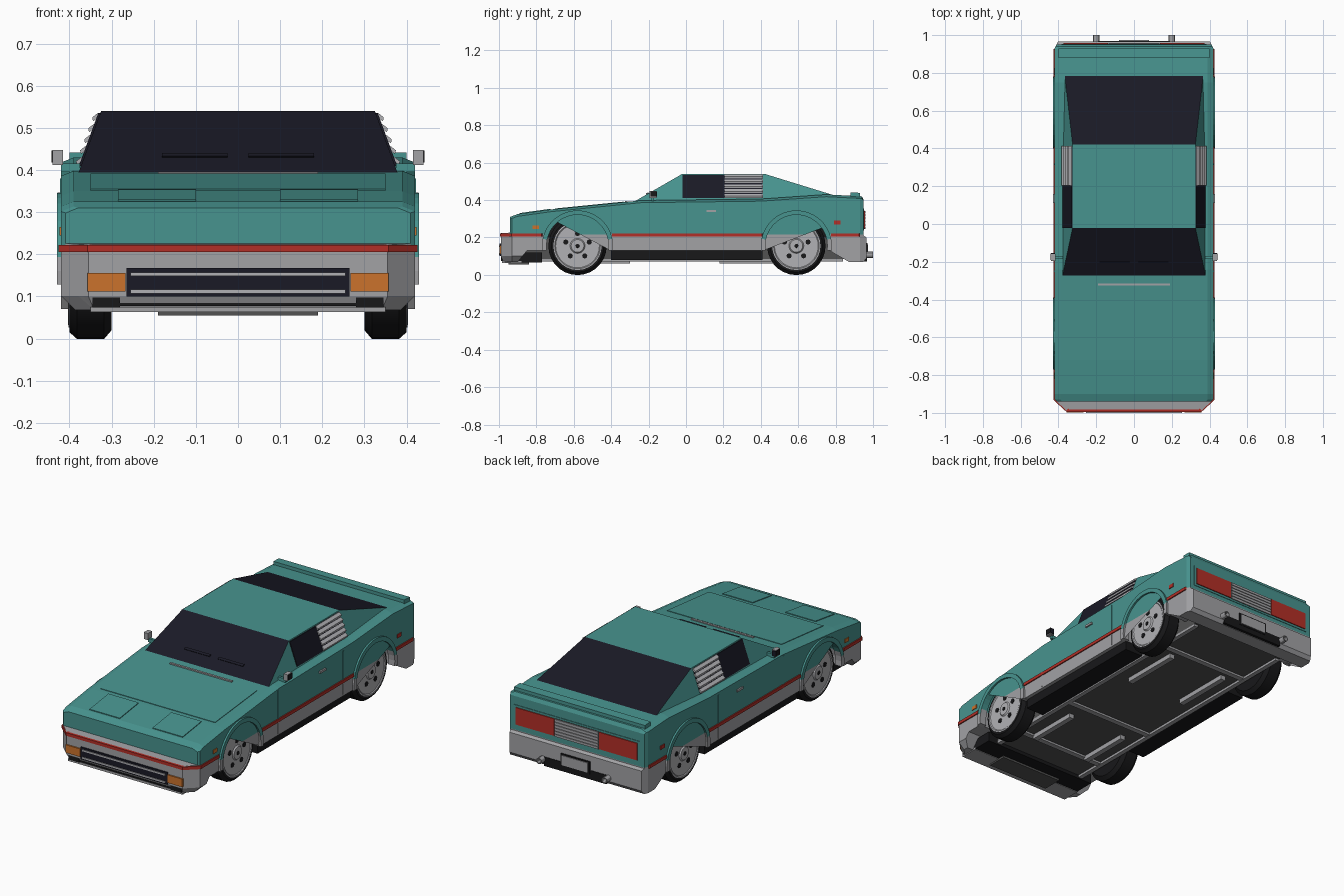
import bpy, bmesh, math

if "Cube" in bpy.data.objects:
    bpy.data.objects.remove(bpy.data.objects["Cube"])

def mat(name, r, g, b):
    m = bpy.data.materials.new(name)
    m.diffuse_color = (r, g, b, 1)
    m.use_nodes = True
    m.node_tree.nodes["Principled BSDF"].inputs["Base Color"].default_value = m.diffuse_color
    return m

TEAL = mat("teal paint", 0.064, 0.295, 0.275)
GREY = mat("grey trim", 0.36, 0.36, 0.375)
LIGHT = mat("light grey metal", 0.44, 0.44, 0.46)
RED = mat("red", 0.45, 0.028, 0.02)
ORANGE = mat("orange lamp", 0.60, 0.17, 0.025)
GLASS = mat("dark glass", 0.010, 0.010, 0.019)
BLACK = mat("black rubber", 0.009, 0.009, 0.010)
UNDER = mat("dark underbody", 0.085, 0.085, 0.085)
PAINT = [TEAL, GREY]
WHEELS = (-0.58, 0.59)
WZ = 0.155

def finish(name, bm, mats, smooth=False):
    bmesh.ops.recalc_face_normals(bm, faces=bm.faces)
    me = bpy.data.meshes.new(name)
    bm.to_mesh(me)
    bm.free()
    for m in mats:
        me.materials.append(m)
    ob = bpy.data.objects.new(name, me)
    bpy.context.collection.objects.link(ob)
    if smooth:
        bpy.ops.object.select_all(action='DESELECT')
        ob.select_set(True)
        bpy.context.view_layer.objects.active = ob
        bpy.ops.object.shade_smooth_by_angle(angle=math.radians(30))
    return ob

def loft(bm, rings, cap=True):
    vs = [[bm.verts.new(p) for p in r] for r in rings]
    n = len(rings[0])
    for a, b in zip(vs, vs[1:]):
        for i in range(n):
            j = (i + 1) % n
            bm.faces.new((a[i], a[j], b[j], b[i]))
    if cap:
        bm.faces.new(vs[0])
        bm.faces.new(vs[-1])

def boxes(name, dims, m, mirror=False):
    """Boxes given as (x0, x1, y0, y1, z0, z1), optionally on both sides."""
    bm = bmesh.new()
    for x0, x1, y0, y1, z0, z1 in dims:
        for s in ((1, -1) if mirror else (1,)):
            loft(bm, [[(s * x, y0, z0), (s * x, y1, z0), (s * x, y1, z1), (s * x, y0, z1)]
                      for x in (x0, x1)])
    return finish(name, bm, [m])

# ---- main body: side outline with wheel arches, chamfered shoulders ----
TOP = [(-0.94, 0.31), (-0.90, 0.325), (-0.72, 0.35), (-0.30, 0.392),
       (-0.24, 0.398), (0.40, 0.406), (0.75, 0.43), (0.94, 0.42)]

def top(y):
    for (a, za), (b, zb) in zip(TOP, TOP[1:]):
        if y <= b:
            return za + (zb - za) * (y - a) / (b - a)
    return TOP[-1][1]

def arch(cy, r, n=14, extra=0.14):
    return [(cy + r * math.cos(t), WZ + r * math.sin(t))
            for t in (math.pi + extra - i / n * (math.pi + 2 * extra) for i in range(n + 1))]

low = [(-0.99, 0.222), (-0.99, 0.10), (-0.975, 0.068), (-0.90, 0.068), (-0.85, 0.13)]
low += arch(WHEELS[0], 0.178) + arch(WHEELS[1], 0.178)
low += [(0.83, 0.13), (0.87, 0.07), (0.95, 0.07), (0.965, 0.09), (0.965, 0.20), (0.95, 0.21), (0.95, 0.40)]

def ring(x, drop):
    return [(x, y, z) for y, z in low] + [(x, y, z - drop) for y, z in reversed(TOP)] + [(x, -0.94, 0.226)]

bm = bmesh.new()
loft(bm, [ring(-0.42, 0.012), ring(-0.39, 0), ring(0.39, 0), ring(0.42, 0.012)])
bmesh.ops.triangulate(bm, faces=[f for f in bm.faces if len(f.verts) > 4])
for co, no in (((0, 0, 0.215), (0, 0, 1)), ((0, 0, 0.101), (0, 0, 1)),
               ((0, -0.93, 0), (0, 1, 0)), ((0, 0.93, 0), (0, 1, 0))):
    bmesh.ops.bisect_plane(bm, geom=bm.verts[:] + bm.edges[:] + bm.faces[:],
                           plane_co=co, plane_no=no)
for v in bm.verts:  # angled bumper corners
    if v.co.y < -0.89 and v.co.z < 0.075:
        v.co.x *= 0.92
    if v.co.y < -0.93:
        v.co.x *= 1 - 0.155 * (-0.93 - v.co.y) / 0.06
    elif v.co.y > 0.93:
        v.co.x *= 1 - 0.04 * (v.co.y - 0.93) / 0.035
for f in bm.faces:
    c = f.calc_center_median()
    if c.z < 0.215 or (c.y < -0.935 and c.z < 0.235):
        f.material_index = 1
finish("body", bm, PAINT)

# ---- red stripe: around the nose and along the sides between the arches ----
bm = bmesh.new()
for s in (1, -1):
    for path in ([(0, -0.995), (0.357, -0.995), (0.426, -0.932), (0.426, -0.772)],
                 [(0.426, -0.395), (0.426, 0.405)], [(0.426, 0.775), (0.426, 0.925)]):
        loft(bm, [[(s * x, y, 0.205), (s * x, y, 0.222), (s * x * 0.96, y + 0.012, 0.223),
                   (s * x * 0.96, y + 0.012, 0.205)] for x, y in path])
finish("red_stripe", bm, [RED])

# ---- arch flares and wheel wells ----
for label, cy in zip(("front", "rear"), WHEELS):
    bm = bmesh.new()
    for s in (1, -1):
        inner, outer = arch(cy, 0.166, 20), arch(cy, 0.190, 20)
        loft(bm, [[(s * 0.39, *a), (s * 0.43, *a), (s * 0.43, *b), (s * 0.39, *b)]
                  for a, b in zip(inner, outer)])
    for f in bm.faces:
        f.material_index = 1 if f.calc_center_median().z < 0.205 else 0
    finish(label + "_arch_flares", bm, PAINT)
boxes("wheel_wells", [(-0.29, 0.29, cy - 0.165, cy + 0.165, 0.2, 0.336) for cy in WHEELS], BLACK)

# ---- cabin with windscreen and rear glass ----
def side_x(z):
    return 0.38 - (z - 0.39) * 0.055 / 0.15

bm = bmesh.new()
out = [(-0.28, 0.39), (-0.02, 0.54), (0.42, 0.54), (0.79, 0.426), (0.40, 0.39)]
loft(bm, [[(s * side_x(z), y, z) for y, z in out] for s in (-1, 1)])
bm.normal_update()
for f in bm.faces:
    c = f.calc_center_median()
    if abs(f.normal.x) < 0.3 and 0.395 < c.z < 0.53 and (c.y < -0.1 or c.y > 0.595):
        f.material_index = 1
finish("cabin", bm, [TEAL, GLASS])

# side windows
bm = bmesh.new()
for s in (1, -1):
    loft(bm, [[(s * (side_x(z) + o), y, z) for y, z in
               ((-0.02, 0.41), (0.41, 0.41), (0.41, 0.535), (-0.02, 0.535))] for o in (-0.003, 0.005)])
finish("side_windows", bm, [GLASS])

# sloping slats over the rear half of the side windows
bm = bmesh.new()
for s in (1, -1):
    for z in (0.422 + 0.026 * i for i in range(5)):
        x = side_x(z)
        loft(bm, [[(s * (x - 0.01), y, z + 0.006), (s * (x + 0.014), y, z - 0.010),
                   (s * (x + 0.016), y, z - 0.001), (s * (x + 0.002), y, z + 0.010)]
                  for y in (0.205, 0.412)])
finish("window_louvers", bm, [LIGHT])

# wipers on the windscreen
bm = bmesh.new()
for s in (1, -1):
    loft(bm, [[(s * x, -0.211 + dy, 0.430 + dz) for dy, dz in
               ((0, 0), (0.012, 0.007), (0.008, 0.011), (-0.004, 0.004))] for x in (0.025, 0.18)])
finish("wipers", bm, [GLASS])
boxes("cowl_vent", [(-0.19, 0.19, -0.326, -0.314, 0.38, 0.396)], GREY)

# ---- bonnet panel and pop-up lamp lids, following the bonnet slope ----
def lid(name, x0, x1, y0, y1, h, sides):
    bm = bmesh.new()
    for s in sides:
        loft(bm, [[(s * x, y, top(y) + dz) for y, dz in ((y0, -0.01), (y1, -0.01), (y1, h), (y0, h))]
                  for x in (x0, x1)])
    finish(name, bm, [TEAL])

lid("bonnet_panel", -0.35, 0.35, -0.70, -0.335, 0.003, (1,))
lid("headlamp_lids", 0.10, 0.285, -0.89, -0.725, 0.004, (1, -1))
lid("rear_lip", -0.40, 0.40, 0.88, 0.93, 0.018, (1,))

# ---- front details ----
boxes("grille", [(-0.265, 0.265, -0.996, -0.97, 0.10, 0.167)], GLASS)
boxes("grille_bars", [(-0.255, 0.255, -1.0, -0.98, z, z + 0.009) for z in (0.107, 0.148)], LIGHT)
boxes("front_indicators", [(0.267, 0.357, -0.998, -0.965, 0.112, 0.156)], ORANGE, True)
boxes("front_corner_vents", [(0.28, 0.345, -0.989, -0.93, 0.074, 0.098)], BLACK, True)
boxes("front_groove", [(-0.30, 0.30, -0.986, -0.95, 0.077, 0.085)], BLACK)
boxes("front_lip", [(-0.35, 0.35, -0.984, -0.88, 0.063, 0.075)], GREY)
boxes("front_pan", [(-0.35, 0.35, -0.90, -0.77, 0.066, 0.12)], BLACK)
boxes("front_undertray", [(-0.19, 0.19, -0.95, -0.84, 0.055, 0.07)], UNDER)

# ---- side details ----
boxes("side_indicators", [(0.41, 0.424, -0.82, -0.785, 0.245, 0.265)], ORANGE, True)
boxes("rear_side_markers", [(0.41, 0.424, 0.79, 0.825, 0.270, 0.29)], RED, True)
boxes("door_handles", [(0.41, 0.428, 0.11, 0.16, 0.335, 0.347)], GREY, True)
boxes("door_seams", [(0.41, 0.4225, y, y + 0.009, 0.222, 0.38) for y in (-0.255, 0.312)], TEAL, True)
boxes("sill_seams", [(0.41, 0.4225, y, y + 0.009, 0.14, 0.205) for y in (-0.255, 0.312)], GREY, True)
boxes("mirror_arms", [(0.375, 0.42, -0.185, -0.170, 0.396, 0.416)], TEAL, True)
boxes("mirrors", [(0.415, 0.440, -0.195, -0.158, 0.412, 0.448)], GREY, True)
boxes("mirror_caps", [(0.438, 0.443, -0.190, -0.155, 0.418, 0.446)], BLACK, True)
boxes("mirror_glass", [(0.418, 0.439, -0.159, -0.154, 0.416, 0.444)], GLASS, True)

# ---- rear details ----
boxes("tail_panel", [(-0.385, 0.385, 0.94, 0.953, 0.236, 0.354)], TEAL)
boxes("tail_lamps", [(0.138, 0.372, 0.945, 0.958, 0.248, 0.342)], RED, True)
boxes("tail_slat_backing", [(-0.135, 0.135, 0.945, 0.955, 0.246, 0.344)], UNDER)
boxes("tail_slats", [(-0.134, 0.134, 0.945, 0.959, z, z + 0.013)
                     for z in (0.246 + 0.0165 * i for i in range(6))], GREY)
boxes("rear_bumper_recess", [(-0.19, 0.19, 0.94, 0.968, 0.072, 0.122)], BLACK)
boxes("plate_frame", [(-0.09, 0.09, 0.95, 0.970, 0.10, 0.17)], BLACK)
boxes("number_plate", [(-0.08, 0.08, 0.95, 0.974, 0.108, 0.162)], GREY)

# ---- round parts turned about the x or y axis ----
def turned(name, prof, m, centers, axis='x', n=28):
    bm = bmesh.new()
    for s, cx, cy, cz in centers:
        rings = []
        for d, r in prof:
            pts = [(r * math.cos(2 * math.pi * i / n), r * math.sin(2 * math.pi * i / n)) for i in range(n)]
            rings.append([(s * (cx + d), cy + a, cz + b) if axis == 'x' else
                          (s * (cx + a), cy + d, cz + b) for a, b in pts])
        loft(bm, rings)
    finish(name, bm, [m], True)

for label, cy in zip(("front", "rear"), WHEELS):
    hubs = [(s, 0, cy, WZ) for s in (1, -1)]
    turned(label + "_tyres", [(0.30, 0.11), (0.30, 0.135), (0.318, 0.156), (0.382, 0.156),
                              (0.40, 0.140), (0.40, 0.126), (0.385, 0.12)], BLACK, hubs)
    turned(label + "_rims", [(0.37, 0.129), (0.402, 0.129), (0.403, 0.122), (0.399, 0.117),
                             (0.399, 0.040), (0.406, 0.034), (0.406, 0.02)], LIGHT, hubs)
    holes = [(s, 0.394, cy + 0.066 * math.cos(t), WZ + 0.066 * math.sin(t)) for s in (1, -1)
             for t in (math.pi / 2 + 2 * math.pi * i / 5 for i in range(5))]
    turned(label + "_rim_holes", [(0, 0.014), (0.008, 0.014)], BLACK, holes, n=8)
    turned(label + "_hub_caps", [(0.40, 0.012), (0.409, 0.010)], BLACK, hubs, n=12)

turned("exhausts", [(0, 0.017), (0.08, 0.017), (0.08, 0.012), (0.05, 0.012)], GREY,
       [(s, 0.2, 0.92, 0.108) for s in (1, -1)], 'y', 12)

# ---- underside ----
boxes("underbody", [(-0.29, 0.29, -0.86, 0.88, 0.085, 0.30)], UNDER)
boxes("sills", [(0.28, 0.40, -0.40, 0.41, 0.08, 0.14)], BLACK, True)
boxes("chassis_rails", [(0.16, 0.19, -0.60, -0.30, 0.06, 0.09), (0.16, 0.19, 0.18, 0.52, 0.06, 0.09),
                        (0.265, 0.29, -0.77, 0.84, 0.072, 0.09)], GREY, True)
boxes("cross_members", [(-0.28, 0.28, y, y + 0.03, 0.074, 0.09) for y in (-0.62, -0.22, 0.55)], GREY)
